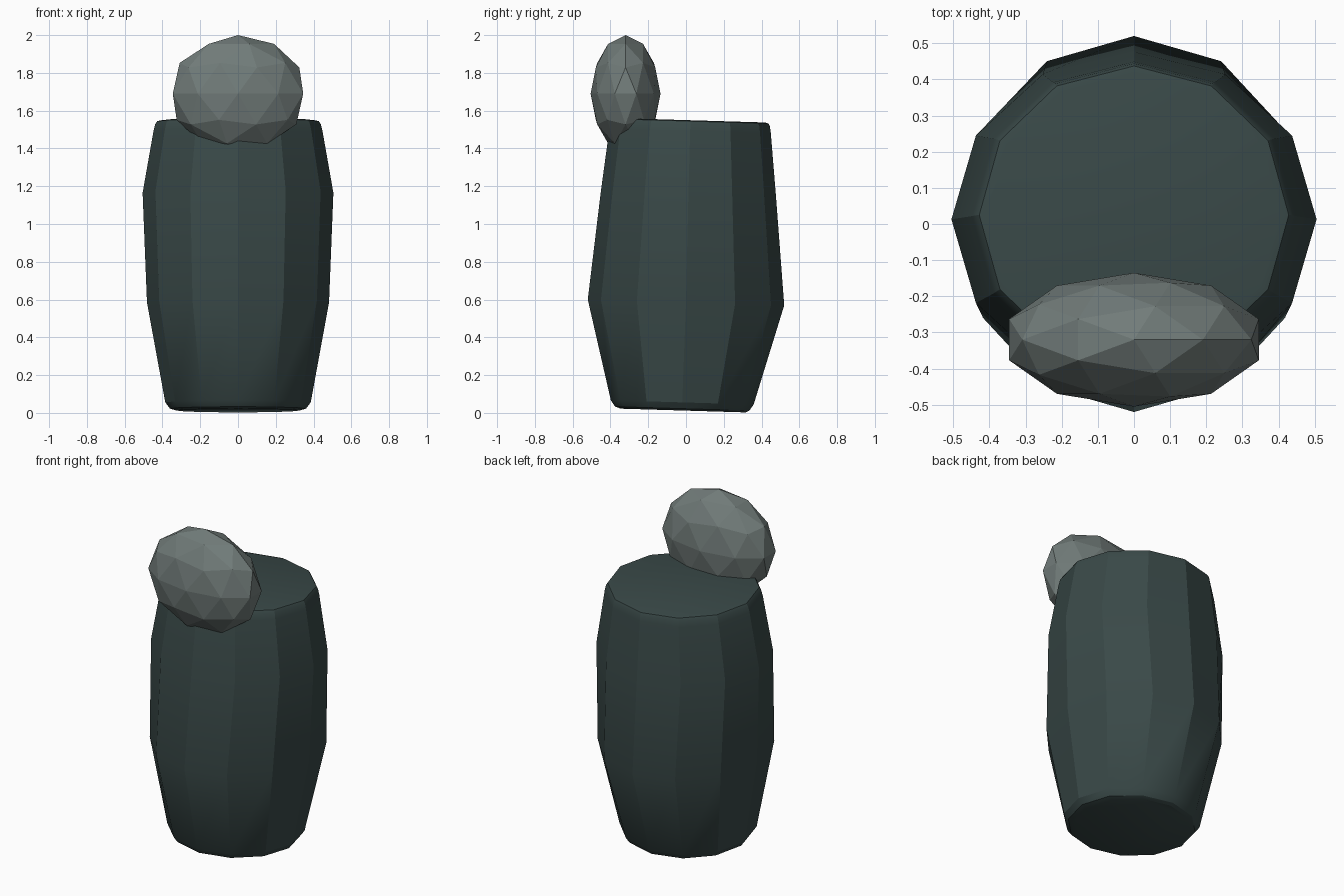
import bpy, bmesh, math

if "Cube" in bpy.data.objects:
    bpy.data.objects.remove(bpy.data.objects["Cube"])


def material(name, rgb):
    m = bpy.data.materials.new(name)
    m.diffuse_color = (*rgb, 1)
    m.use_nodes = True
    m.node_tree.nodes["Principled BSDF"].inputs["Base Color"].default_value = m.diffuse_color
    return m


slate = material("dark slate", (0.041, 0.066, 0.064))
stone = material("stone grey", (0.165, 0.200, 0.192))


def finish(name, bm, mat):
    mesh = bpy.data.meshes.new(name)
    bmesh.ops.recalc_face_normals(bm, faces=bm.faces)
    bm.to_mesh(mesh)
    bm.free()
    mesh.materials.append(mat)
    obj = bpy.data.objects.new(name, mesh)
    bpy.context.collection.objects.link(obj)
    return obj


# Barrel body: twelve-sided rings (z, x radius, y radius, y centre), tilted a little
SIDES, TILT = 12, -0.03
RINGS = [
    (0.012, 0.325, 0.330, -0.015),
    (0.022, 0.360, 0.355, -0.020),
    (0.055, 0.385, 0.378, -0.020),
    (0.585, 0.482, 0.520, 0.000),
    (1.165, 0.505, 0.463, 0.013),
    (1.495, 0.447, 0.427, 0.022),
    (1.530, 0.438, 0.420, 0.024),
    (1.545, 0.428, 0.412, 0.025),
    (1.550, 0.405, 0.395, 0.025),
]
bm = bmesh.new()
loops = []
for z, rx, ry, cy in RINGS:
    loop = []
    for i in range(SIDES):
        a = math.tau * i / SIDES
        y = cy + ry * math.sin(a)
        loop.append(bm.verts.new((rx * math.cos(a), y, z + TILT * y)))
    loops.append(loop)
for low, high in zip(loops, loops[1:]):
    for i in range(SIDES):
        j = (i + 1) % SIDES
        bm.faces.new((low[i], low[j], high[j], high[i]))
bm.faces.new(loops[0][::-1])
bm.faces.new(loops[-1])
body = finish("barrel_body", bm, slate)
bpy.context.view_layer.objects.active = body
body.select_set(True)
bpy.ops.object.shade_smooth_by_angle(angle=math.radians(25))
body.select_set(False)

# Faceted flattened knob sunk into the front of the rim
bm = bmesh.new()
bmesh.ops.create_icosphere(bm, subdivisions=2, radius=1)
bmesh.ops.scale(bm, vec=(0.363, 0.185, 0.31), verts=bm.verts)
bmesh.ops.translate(bm, vec=(0, -0.32, 1.69), verts=bm.verts)
finish("rim_knob", bm, stone)
